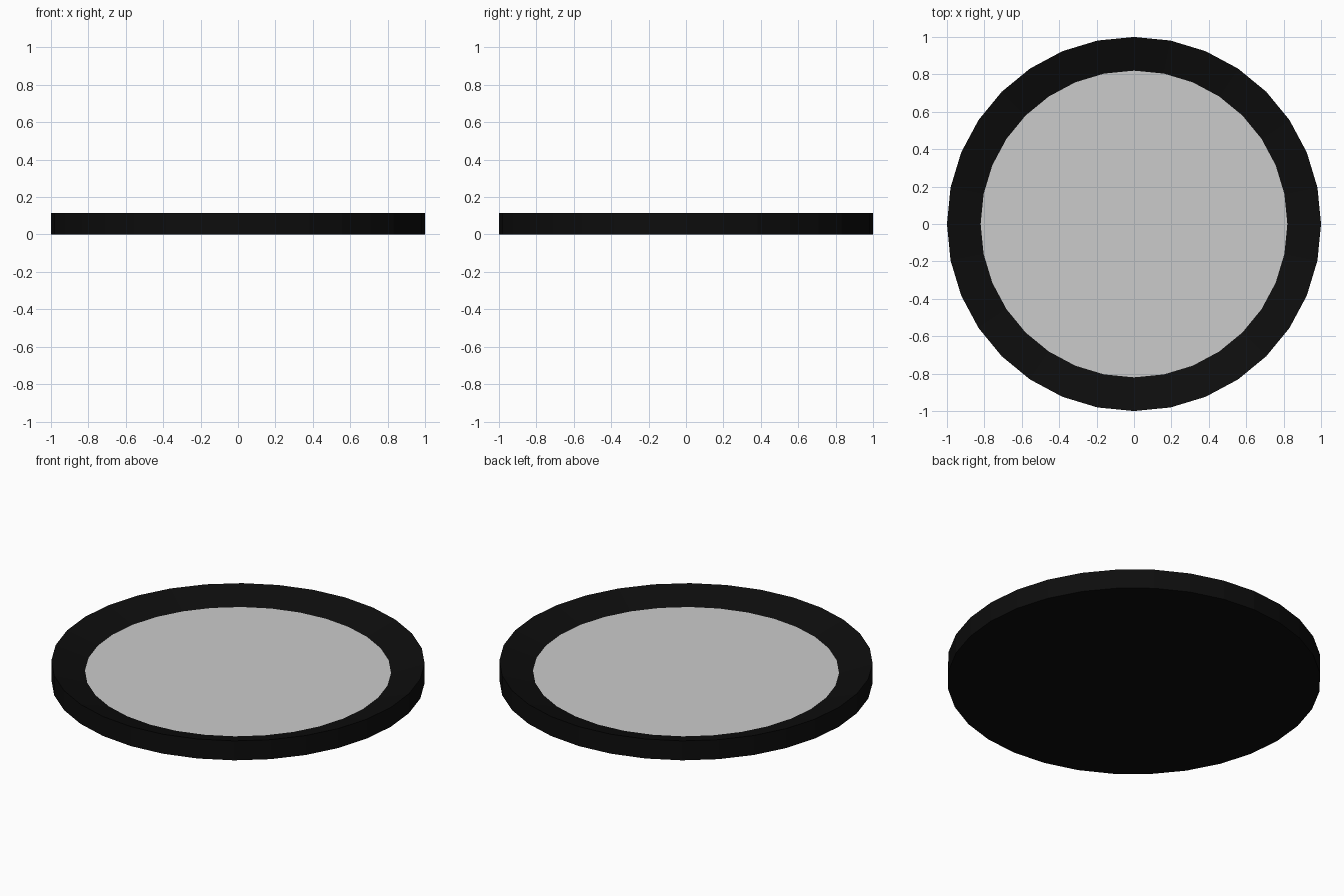
import bpy, bmesh, math

if "Cube" in bpy.data.objects:
    bpy.data.objects.remove(bpy.data.objects["Cube"])

SIDES = 32
HEIGHT = 0.115
INNER_R, INNER_Z = 0.82, 0.058


def ring(bm, r, z):
    return [bm.verts.new((r * math.cos(2 * math.pi * i / SIDES),
                          r * math.sin(2 * math.pi * i / SIDES), z)) for i in range(SIDES)]


def bridge(bm, a, b):
    for i in range(SIDES):
        j = (i + 1) % SIDES
        bm.faces.new((a[i], a[j], b[j], b[i]))


def finish(bm, name):
    mesh = bpy.data.meshes.new(name)
    bm.to_mesh(mesh)
    bm.free()
    obj = bpy.data.objects.new(name, mesh)
    bpy.context.collection.objects.link(obj)
    return obj


# Black dish: closed base, straight wall, rim sloping down to the inset
bm = bmesh.new()
base, top, inner = ring(bm, 1, 0), ring(bm, 1, HEIGHT), ring(bm, INNER_R, INNER_Z)
bm.faces.new(base[::-1])
bridge(bm, base, top)
bridge(bm, top, inner)
rim = finish(bm, "dish_rim")
black = bpy.data.materials.new("black")
black.diffuse_color = (0.004, 0.004, 0.004, 1)
black.use_nodes = True
black.node_tree.nodes["Principled BSDF"].inputs["Base Color"].default_value = black.diffuse_color
rim.data.materials.append(black)

# Grey inset disc filling the rim opening
bm = bmesh.new()
bm.faces.new(ring(bm, INNER_R, INNER_Z))
finish(bm, "inset_disc")
